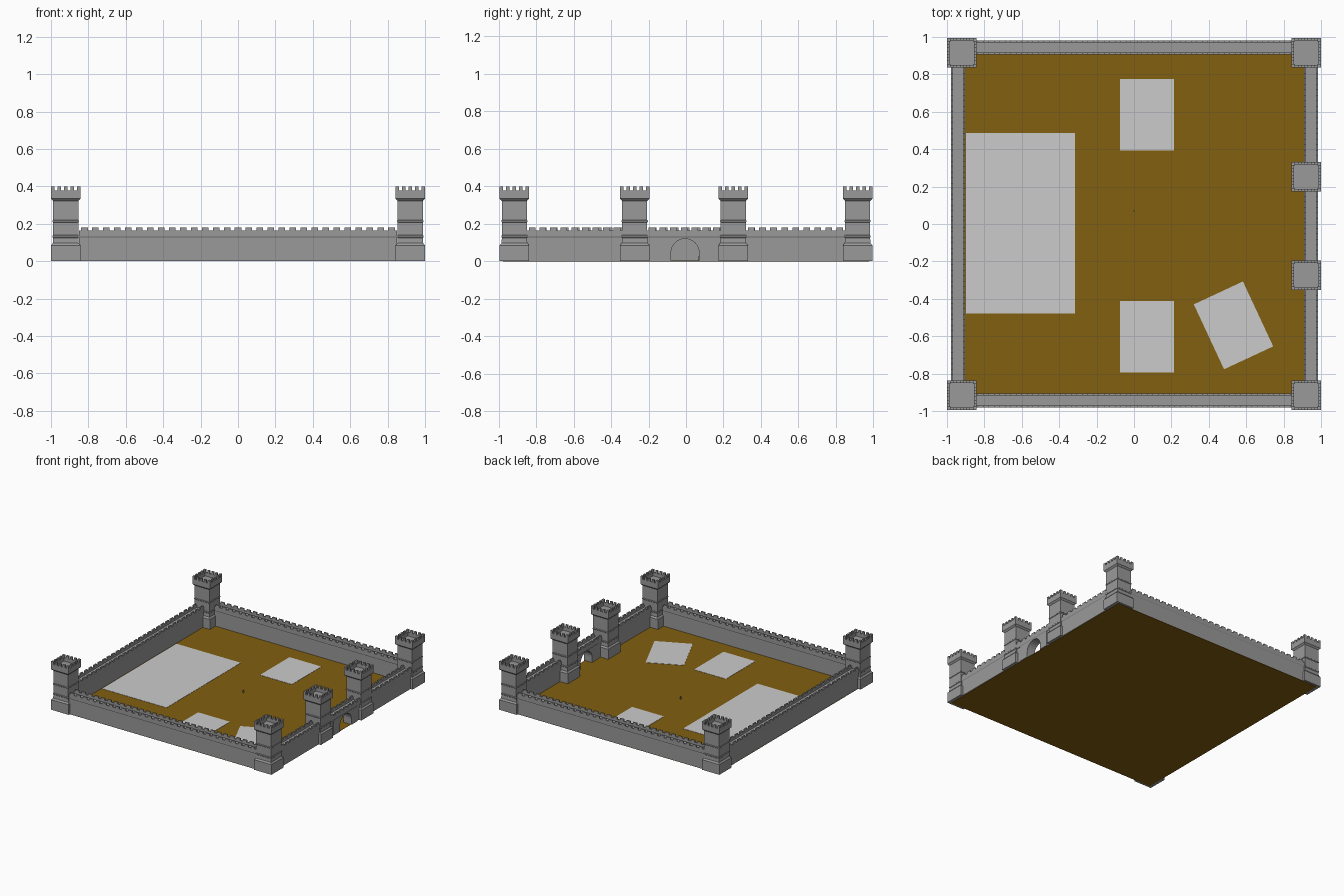
import bpy, bmesh, math
from mathutils import Matrix, Vector

if "Cube" in bpy.data.objects:
    bpy.data.objects.remove(bpy.data.objects["Cube"])


def material(name, rgb):
    m = bpy.data.materials.new(name)
    m.diffuse_color = (*rgb, 1.0)
    m.use_nodes = True
    m.node_tree.nodes["Principled BSDF"].inputs["Base Color"].default_value = m.diffuse_color
    return m


STONE = material("grey stone", (0.32, 0.32, 0.32))
PAVING = material("pale paving", (0.60, 0.60, 0.60))
EARTH = material("brown earth", (0.223, 0.115, 0.005))


def finish(bm, name, mat, matrix=Matrix()):
    bmesh.ops.recalc_face_normals(bm, faces=bm.faces)
    me = bpy.data.meshes.new(name)
    bm.to_mesh(me)
    bm.free()
    me.materials.append(mat)
    ob = bpy.data.objects.new(name, me)
    ob.matrix_world = matrix
    bpy.context.collection.objects.link(ob)
    return ob


def add_box(bm, x0, x1, y0, y1, z0, z1):
    m = Matrix.Translation(((x0 + x1) / 2, (y0 + y1) / 2, (z0 + z1) / 2)) @ \
        Matrix.Diagonal((x1 - x0, y1 - y0, z1 - z0, 1))
    bmesh.ops.create_cube(bm, size=1, matrix=m)


def add_prism(bm, outline, vec):
    # closed outline extruded along vec
    f = bm.faces.new([bm.verts.new(p) for p in outline])
    r = bmesh.ops.extrude_face_region(bm, geom=[f], use_keep_orig=True)
    bmesh.ops.translate(bm, vec=vec, verts=[v for v in r["geom"] if isinstance(v, bmesh.types.BMVert)])


# --- square tower: stepped profile with an open, battlemented top
TOWER = [(.079, .002), (.079, .085), (.069, .097), (.067, .125), (.070, .128),
         (.070, .136), (.067, .139), (.067, .208), (.070, .211), (.070, .217),
         (.067, .220), (.067, .322), (.079, .334), (.079, .378), (.066, .378), (.066, .35)]


def tower(name, x, y):
    bm = bmesh.new()
    rings = []
    for h, z in TOWER:
        rings.append([bm.verts.new((sx * h, sy * h, z))
                      for sx, sy in ((-1, -1), (1, -1), (1, 1), (-1, 1))])
    for a, b in zip(rings, rings[1:]):
        for i in range(4):
            j = (i + 1) % 4
            bm.faces.new((a[i], a[j], b[j], b[i]))
    bm.faces.new(rings[0])
    bm.faces.new(rings[-1])
    # five merlons along each side, corners shared
    w, step = .019, (.158 - .019) / 4
    for i in range(5):
        for j in range(5):
            if i in (0, 4) or j in (0, 4):
                x0, y0 = -.079 + i * step, -.079 + j * step
                x1, y1 = x0 + w, y0 + w
                t = w - .013
                if 0 < i < 4:
                    y0, y1 = (y0, y1 - t) if j == 0 else (y0 + t, y1)
                if 0 < j < 4:
                    x0, x1 = (x0, x1 - t) if i == 0 else (x0 + t, x1)
                add_box(bm, x0, x1, y0, y1, .378, .40)
    finish(bm, name, STONE, Matrix.Translation((x, y, 0)))


for sx in (-1, 1):
    for sy in (-1, 1):
        tower("corner_tower", sx * .921, sy * .916)
for y in (.252, -.274):
    tower("gate_tower", .921, y)

# --- curtain walls: walkway between two battlemented parapets
PARAPET = [(.034, .127), (.0375, .133), (.0375, .165), (.027, .165), (.027, .148)]


def wall(name, start, end, bottom=.002):
    start, end = Vector((*start, 0)), Vector((*end, 0))
    d = end - start
    length = d.length
    half = [(.034, bottom)] + PARAPET
    prof = half + [(-y, z) for y, z in reversed(half)]
    bm = bmesh.new()
    add_prism(bm, [(0, y, z) for y, z in prof], (length, 0, 0))
    n = max(1, round(length / .059))
    step = length / n
    for i in range(n):
        x = (i + .5) * step
        for y0, y1 in ((-.0375, -.027), (.027, .0375)):
            add_box(bm, x - .0175, x + .0175, y0, y1, .165, .18)
    rot = Matrix.Rotation(math.atan2(d.y, d.x), 4, 'Z')
    finish(bm, name, STONE, Matrix.Translation(start) @ rot)


C = .944
wall("front_wall", (-.85, -C), (.85, -C))
wall("back_wall", (-.85, C), (.85, C))
wall("left_wall", (-.94, -.85), (-.94, .85))
wall("right_wall_front", (.946, -.85), (.946, -.34))
wall("right_wall_back", (.946, .32), (.946, .85))
wall("gate_parapet", (.946, -.21), (.946, .19), bottom=.126)


# --- gate wall with a round arch through it
def gate(name, y0, y1, half, top):
    cy, r, spring = -.005, .075, .045
    pts = [(y0, .002), (y0, top), (y1, top), (y1, .002), (cy + r, .002)]
    pts += [(cy + r * math.cos(a), spring + r * math.sin(a))
            for a in (math.pi * i / 16 for i in range(17))]
    pts.append((cy - r, .002))
    bm = bmesh.new()
    add_prism(bm, [(.946 - half, y, z) for y, z in pts], (2 * half, 0, 0))
    finish(bm, name, STONE)


gate("gate_wall", -.21, .19, .031, .129)
gate("gate_panel", -.165, .145, .036, .127)

# --- ground and paved building plots
bm = bmesh.new()
add_box(bm, -.975, .975, -.978, .978, 0, .003)
finish(bm, "ground", EARTH)


def plot(name, x, y, w, l, angle=0):
    bm = bmesh.new()
    add_box(bm, -w / 2, w / 2, -l / 2, l / 2, .002, .005)
    finish(bm, name, PAVING, Matrix.Translation((x, y, 0)) @ Matrix.Rotation(math.radians(angle), 4, 'Z'))


plot("large_plot", -.607, .004, .585, .965)
plot("back_plot", .07, .584, .29, .383)
plot("front_plot", .07, -.602, .29, .383)
plot("angled_plot", .532, -.542, .29, .383, 25)

# --- tiny standing marker in the courtyard
bm = bmesh.new()
add_box(bm, -.004, .004, .066, .074, .003, .022)
add_box(bm, -.0025, .0025, .0675, .0725, .022, .028)
finish(bm, "courtyard_marker", STONE)
